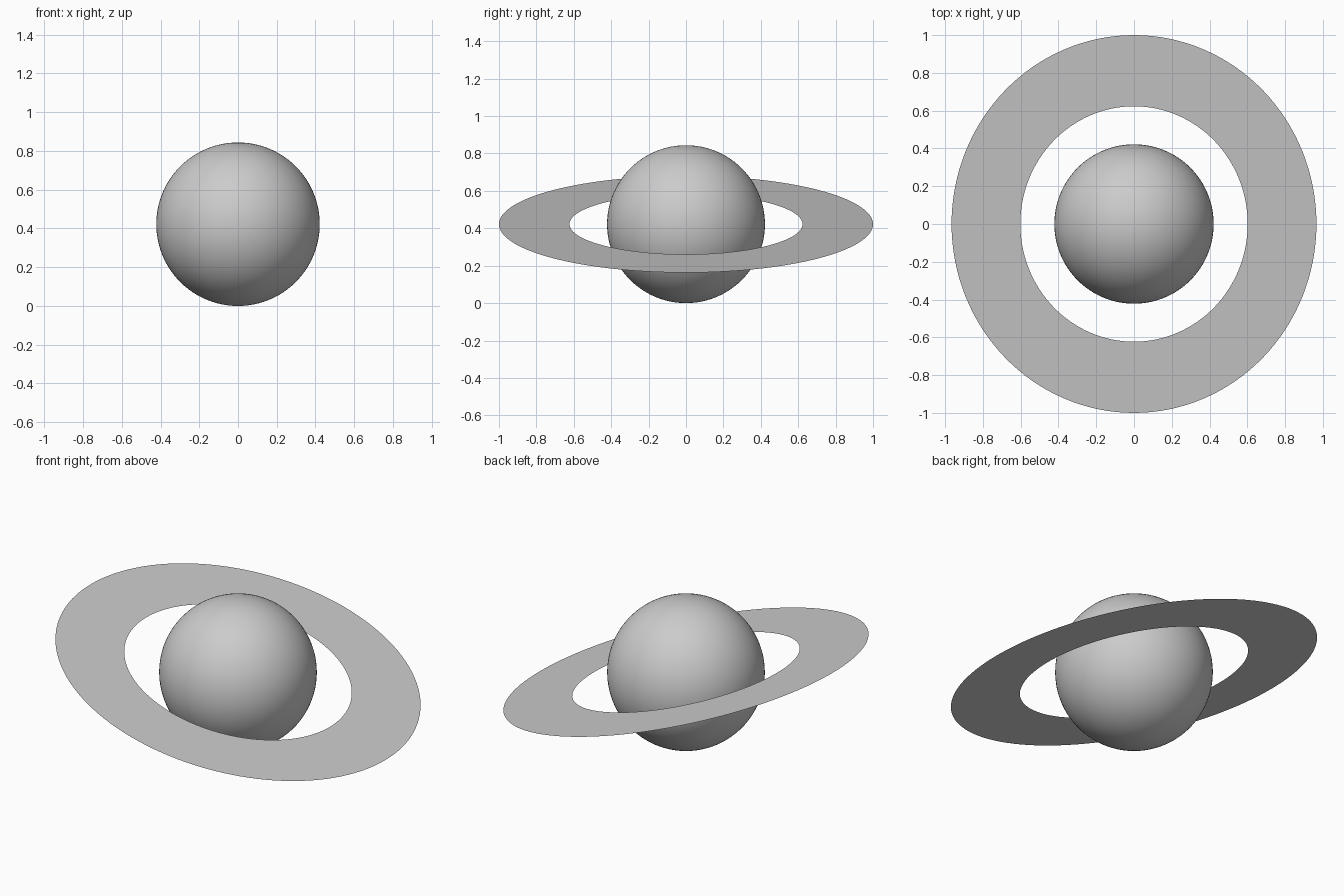
import bpy, bmesh
from math import sin, cos, radians, tau

if "Cube" in bpy.data.objects:
    bpy.data.objects.remove(bpy.data.objects["Cube"])

R = 0.422                      # globe radius
INNER, OUTER = 0.623, 1.0      # ring radii
TILT = radians(15)
SEGMENTS = 128

# Smooth globe resting on the ground plane
bpy.ops.mesh.primitive_uv_sphere_add(segments=96, ring_count=48, radius=R, location=(0, 0, R))
globe = bpy.context.object
globe.name = "globe"
bpy.ops.object.shade_smooth()

# Paper-thin flat ring, tilted down towards +x
bm = bmesh.new()


def circle(radius):
    return [bm.verts.new((radius * cos(tau * i / SEGMENTS), radius * sin(tau * i / SEGMENTS), 0))
            for i in range(SEGMENTS)]


inner, outer = circle(INNER), circle(OUTER)
for i in range(SEGMENTS):
    j = (i + 1) % SEGMENTS
    bm.faces.new((inner[i], outer[i], outer[j], inner[j]))
mesh = bpy.data.meshes.new("flat_ring")
bm.to_mesh(mesh)
bm.free()
ring = bpy.data.objects.new("flat_ring", mesh)
bpy.context.collection.objects.link(ring)
ring.location.z = R
ring.rotation_euler.y = TILT
